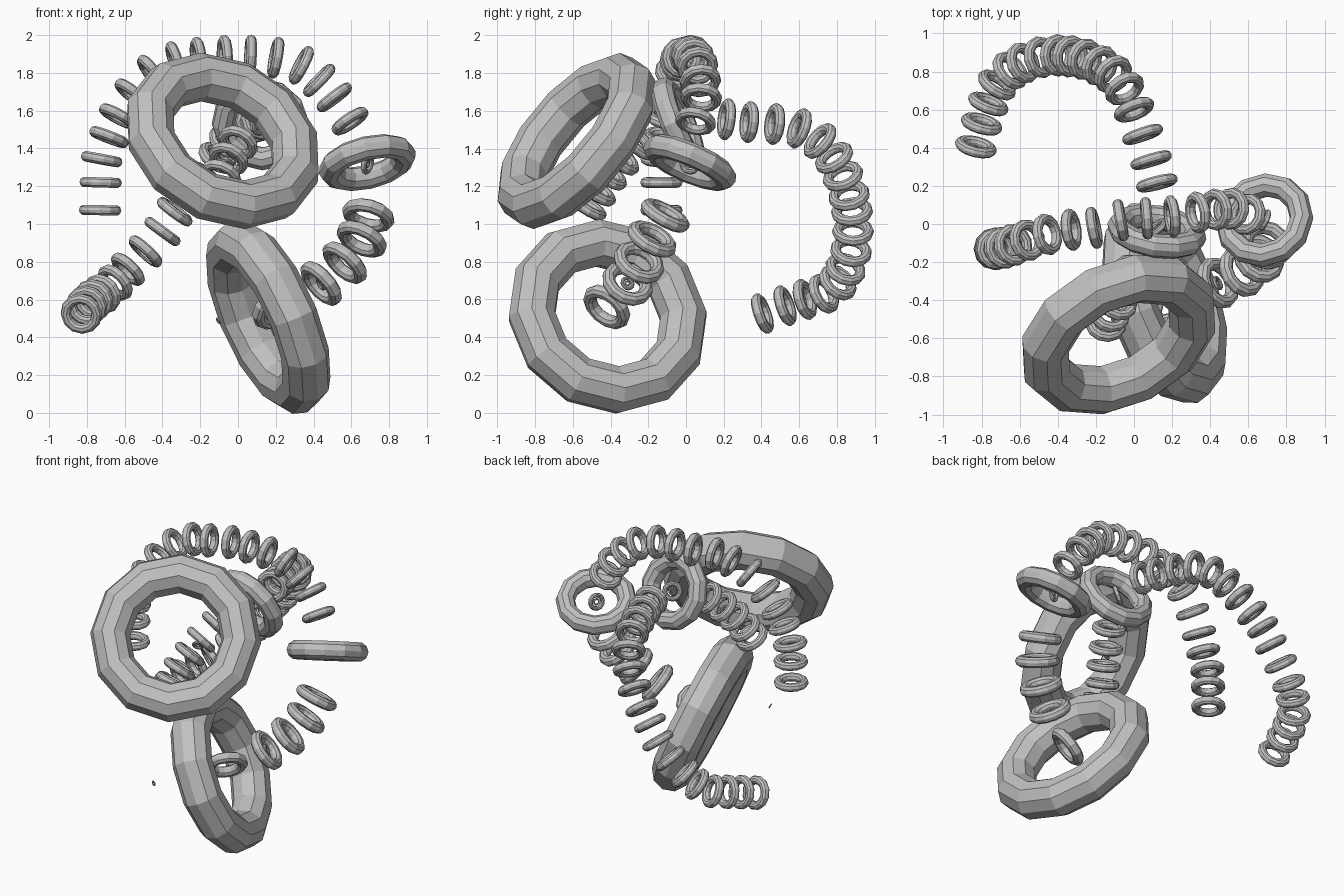
import bpy
from mathutils import Vector

cube = bpy.data.objects.get("Cube")
if cube:
    bpy.data.objects.remove(cube, do_unlink=True)

grey = bpy.data.materials.new("plain_grey")
grey.use_nodes = True
tone = (0.53, 0.53, 0.53, 1)
grey.diffuse_color = tone
grey.node_tree.nodes["Principled BSDF"].inputs["Base Color"].default_value = tone


def ring(name, centre, axis, radius, thickness=0.335):
    """Low-poly ring facing along axis; thickness is a share of radius."""
    bpy.ops.mesh.primitive_torus_add(
        major_segments=12, minor_segments=10,
        major_radius=radius, minor_radius=radius * thickness)
    ob = bpy.context.object
    ob.name = name
    ob.location = centre
    ob.rotation_mode = 'QUATERNION'
    ob.rotation_quaternion = Vector(axis).to_track_quat('Z', 'Y')
    ob.data.materials.append(grey)


def chain(name, points, radius):
    """Rings strung along a path, each facing along the path."""
    pts = [Vector(p) for p in points]
    for i, p in enumerate(pts):
        before, after = pts[max(i - 1, 0)], pts[min(i + 1, len(pts) - 1)]
        ring(f"{name}_{i + 1}", p, after - before, radius)


# Two big rings and two medium rings
ring("upper_big_ring", (-.08, -.58, 1.44), (.36, -.71, .6), .423, .305)
ring("lower_big_ring", (.16, -.415, .51), (.87, .29, .39), .423, .305)
ring("side_ring", (.685, .02, 1.325), (-.22, .38, .89), .2, .315)
ring("middle_ring", (.12, -.04, 1.53), (.15, .92, .38), .2, .315)

# Arch over the top, from the side ring to the right
chain("arch_ring", [
    (.593, .05, 1.545), (.51, .08, 1.67), (.43, .075, 1.76),
    (.335, .06, 1.84), (.2, .04, 1.88), (.066, .03, 1.89),
    (-.07, .02, 1.89), (-.21, -.02, 1.88), (-.33, -.03, 1.86),
    (-.456, -.055, 1.8), (-.56, -.085, 1.69), (-.635, -.11, 1.57),
    (-.683, -.125, 1.46), (-.722, -.13, 1.343), (-.727, -.13, 1.22),
    (-.73, -.13, 1.073)], .084)

# Tail curling out behind the middle ring
chain("tail_ring", [
    (.12, .215, 1.555), (.09, .335, 1.54), (.045, .47, 1.53),
    (0, .6, 1.507), (-.05, .71, 1.44), (-.11, .785, 1.35),
    (-.18, .832, 1.253), (-.26, .865, 1.15), (-.335, .88, 1.065),
    (-.4, .885, .96), (-.49, .875, .855), (-.583, .845, .76),
    (-.65, .805, .69), (-.72, .73, .63), (-.765, .63, .6),
    (-.8, .525, .567), (-.83, .405, .525)], .084)

# Link from the lower big ring up to the side ring
ring("side_link_start_ring", (.2, -.42, .56), (-.55, .55, .63), .107)
chain("side_link_ring", [
    (.44, -.31, .685), (.565, -.25, .795),
    (.655, -.18, .92), (.69, -.11, 1.045)], .107)

# Link through the upper big ring to the middle ring
chain("inner_link_ring", [
    (-.15, -.52, 1.09), (-.13, -.47, 1.17), (-.09, -.41, 1.26),
    (-.05, -.34, 1.345), (0, -.25, 1.43)], .084)

# Small rings nested in the larger ones, each with a bead inside
for name, centre, axis, radius in (
        ("side", (.685, .02, 1.32), (-.9, .4, .2), .045),
        ("middle", (.12, -.02, 1.53), (-.6, .7, .3), .05),
        ("lower", (.44, -.31, .685), (.8, .4, .4), .03),
        ("upper", (-.06, -.36, 1.31), (.3, -.8, -.5), .03)):
    ring(name + "_nested_ring", centre, axis, radius)
    ring(name + "_nested_bead", centre, axis, radius * .4)

# Stray bead in front of the lower big ring
ring("stray_bead", (-.105, -.79, .488), (.8, .3, .5), .014)
